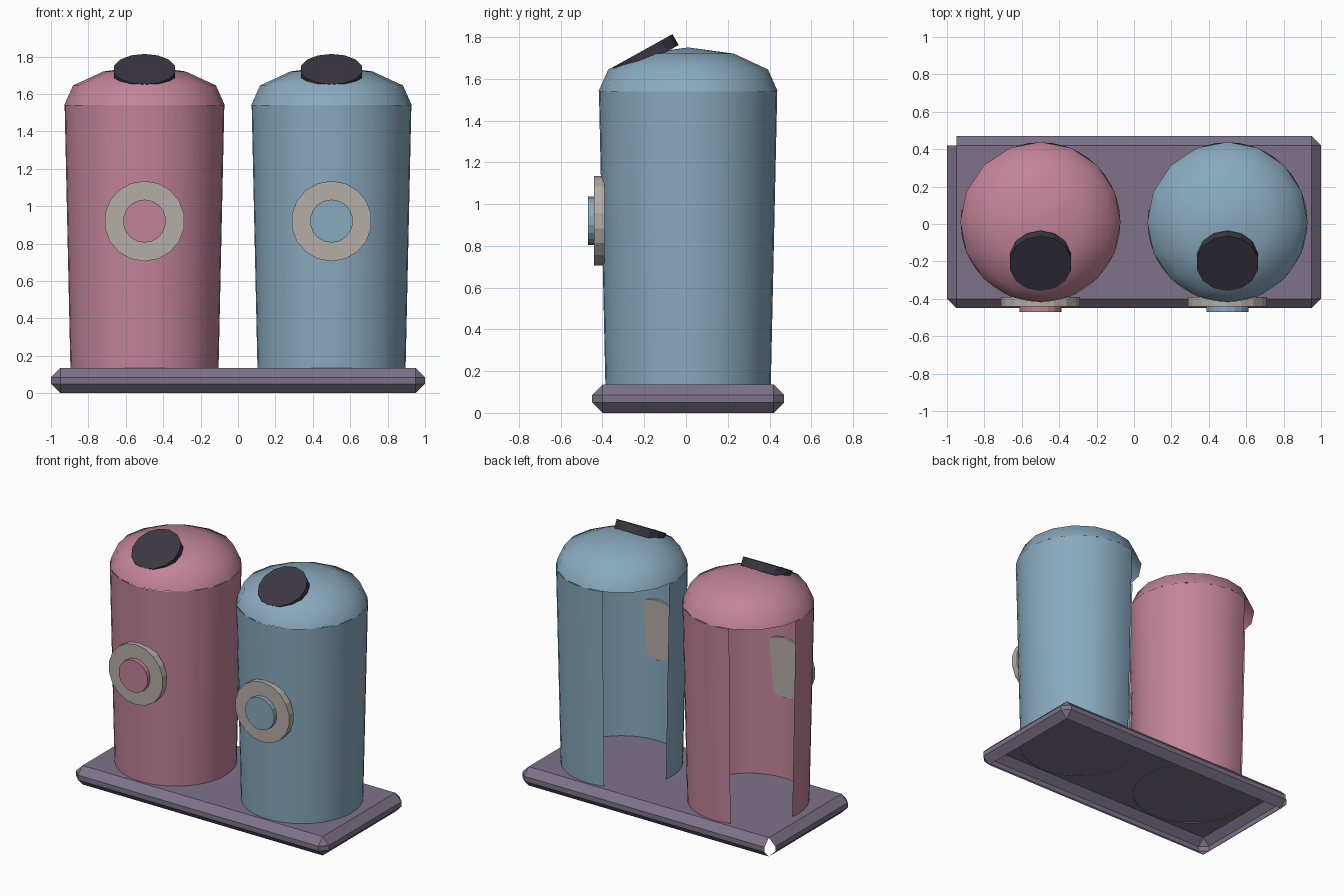
import bpy, bmesh, math
from mathutils import Matrix

if "Cube" in bpy.data.objects:
    bpy.data.objects.remove(bpy.data.objects["Cube"])

CY = 0.01  # depth centre of bins and base


def material(name, rgb):
    m = bpy.data.materials.new(name)
    m.diffuse_color = (*rgb, 1)
    m.use_nodes = True
    m.node_tree.nodes["Principled BSDF"].inputs["Base Color"].default_value = m.diffuse_color
    return m


PINK = material("pink", (0.54, 0.23, 0.32))
BLUE = material("blue", (0.25, 0.40, 0.52))
BEIGE = material("beige", (0.46, 0.42, 0.38))
PURPLE = material("purple", (0.21, 0.17, 0.25))
DARK = material("dark", (0.044, 0.039, 0.056))


def finish(name, bm, mat, smooth=None):
    mesh = bpy.data.meshes.new(name)
    bm.to_mesh(mesh)
    bm.free()
    mesh.materials.append(mat)
    if smooth:
        mesh.shade_smooth()
        mesh.set_sharp_from_angle(angle=math.radians(smooth))
    ob = bpy.data.objects.new(name, mesh)
    bpy.context.collection.objects.link(ob)
    return ob


def revolve(name, profile, sides, x, mat, opening=None):
    """Open surface of revolution; faces inside the opening (degrees) are left out."""
    bm = bmesh.new()
    rings = []
    for r, z in profile:
        if r == 0:
            rings.append([bm.verts.new((x, CY, z))] * sides)
            continue
        angles = [2 * math.pi * i / sides for i in range(sides)]
        rings.append([bm.verts.new((x + r * math.cos(a), CY + r * math.sin(a), z)) for a in angles])
    for low, high in zip(rings, rings[1:]):
        for i in range(sides):
            mid = 360 * (i + 0.5) / sides
            if opening and opening[0] < mid < opening[1]:
                continue
            j = (i + 1) % sides
            corners = [low[i], low[j], high[j], high[i]]
            bm.faces.new(list(dict.fromkeys(corners)))
    return finish(name, bm, mat, 50)


def disc(name, radius, depth, sides, centre, tilt, mat):
    """Capped cylinder whose axis is tilted about x."""
    bm = bmesh.new()
    bmesh.ops.create_cone(bm, cap_ends=True, segments=sides, radius1=radius, radius2=radius, depth=depth,
                          matrix=Matrix.Translation(centre) @ Matrix.Rotation(math.radians(tilt), 4, 'X'))
    return finish(name, bm, mat)


# Chamfered base slab, open underneath and at the rear left corner
bm = bmesh.new()
bmesh.ops.create_cube(bm, size=1, matrix=Matrix.Translation((0, CY, 0.0675)) @ Matrix.Diagonal((2, 0.92, 0.135, 1)))
bmesh.ops.bevel(bm, geom=bm.edges[:], offset=0.05, segments=1, affect='EDGES')
gone = []
for f in bm.faces:
    c = f.calc_center_median()
    if f.normal.z < -0.9 or (c.x < -0.95 and c.y > 0.42):
        gone.append(f)
bmesh.ops.delete(bm, geom=gone, context='FACES')
finish("base", bm, PURPLE)

# Two matching bins
for side, x, colour in (("left", -0.5, PINK), ("right", 0.5, BLUE)):
    # Tapered shell, open at the rear
    revolve(side + "_body", [(0.396, 0.13), (0.427, 1.54)], 40, x, colour, (108, 171))
    # Domed lid
    revolve(side + "_dome", [(0.429, 1.54), (0.382, 1.645), (0.22, 1.72), (0, 1.75)], 16, x, colour)
    # Slanted hatch set into the dome
    disc(side + "_hatch", 0.168, 0.06, 14, (x, -0.197, 1.706), 29, DARK)
    # Front plate and raised centre
    disc(side + "_plate", 0.215, 0.05, 18, (x, -0.415, 0.92), 90, BEIGE)
    disc(side + "_button", 0.115, 0.05, 18, (x, -0.445, 0.92), 90, colour)
